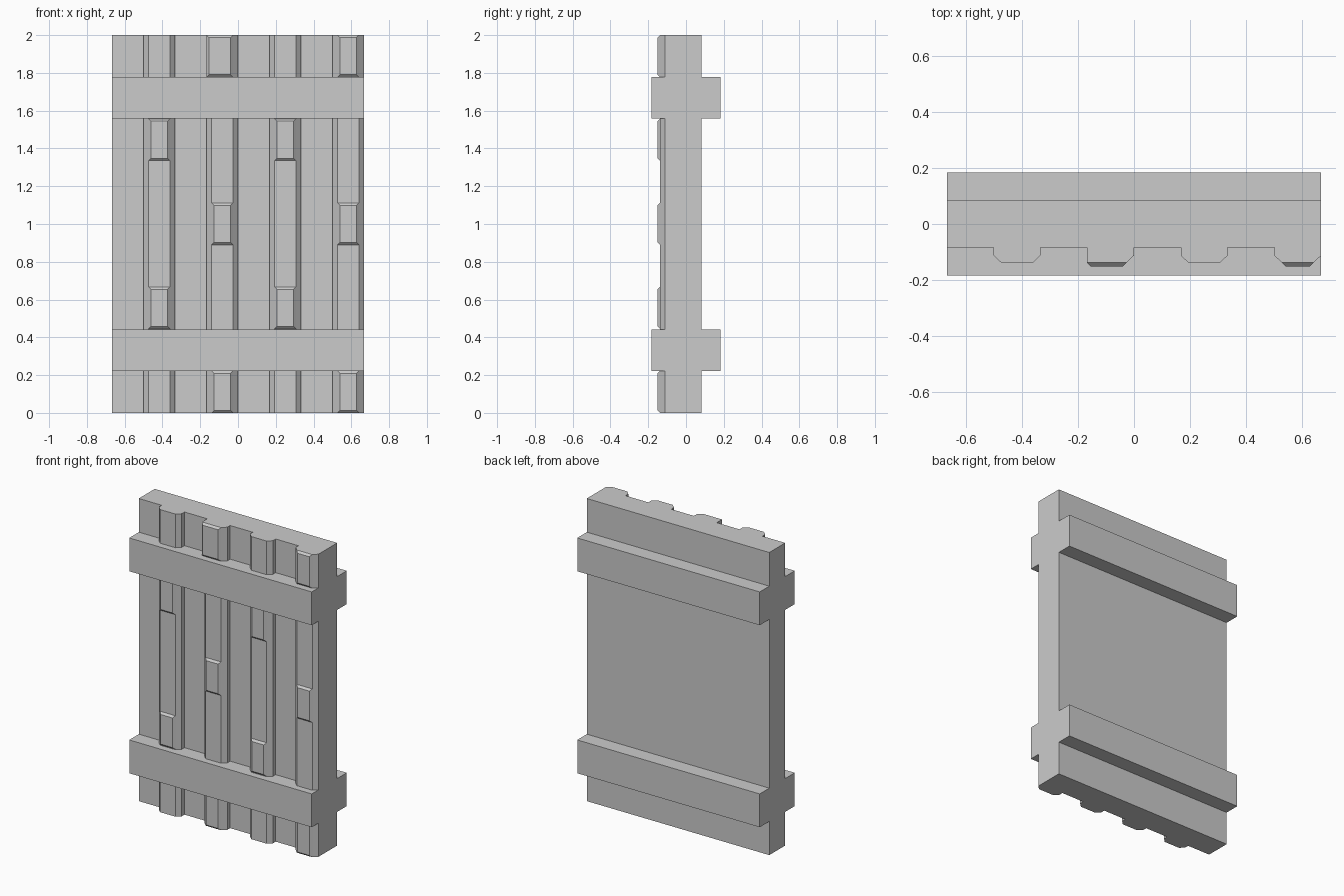
import bpy, bmesh

if "Cube" in bpy.data.objects:
    bpy.data.objects.remove(bpy.data.objects["Cube"])

W = 0.667        # half width
FACE = 0.083     # half thickness of the slab
RIB = 0.138      # depth of the ribs
PAD = 0.151      # depth of the raised patches
RAIL = 0.183     # half depth of the cross rails
RIBS = [-0.5, -0.1667, 0.1667, 0.5]   # left edge of every rib
PITCH = 0.167


def finish(name, bm):
    bmesh.ops.recalc_face_normals(bm, faces=bm.faces)
    me = bpy.data.meshes.new(name)
    bm.to_mesh(me)
    bm.free()
    ob = bpy.data.objects.new(name, me)
    bpy.context.collection.objects.link(ob)
    return ob


def prism(name, profile, z0, z1):
    """Extrude an (x, y) outline from z0 to z1."""
    bm = bmesh.new()
    f = bm.faces.new([bm.verts.new((x, y, z0)) for x, y in profile])
    new = bmesh.ops.extrude_face_region(bm, geom=[f])["geom"]
    verts = [v for v in new if isinstance(v, bmesh.types.BMVert)]
    bmesh.ops.translate(bm, verts=verts, vec=(0, 0, z1 - z0))
    return finish(name, bm)


def box(name, x0, x1, y0, y1, z0, z1):
    return prism(name, [(x0, y0), (x1, y0), (x1, y1), (x0, y1)], z0, z1)


def patch(name, x0, x1, z0, z1, c=0.013):
    """Raised patch with bevelled borders on the front of a rib."""
    bm = bmesh.new()
    rings = []
    for y, d in ((-RIB, 0), (-PAD, c)):
        rings.append([bm.verts.new((x, y, z)) for x, z in (
            (x0 + d, z0 + d), (x1 - d, z0 + d), (x1 - d, z1 - d), (x0 + d, z1 - d))])
    bm.faces.new(rings[1])
    for i in range(4):
        j = (i + 1) % 4
        bm.faces.new((rings[0][i], rings[0][j], rings[1][j], rings[1][i]))
    return finish(name, bm)


# plank slab with bevelled ribs, one continuous outline
outline = [(W, FACE), (-W, FACE), (-W, -FACE)]
for x in RIBS:
    outline += [(x, -FACE), (x, -0.112), (x + 0.027, -RIB),
                (x + 0.140, -RIB), (x + PITCH, -0.112)]
    if x + PITCH < W - 0.01:
        outline.append((x + PITCH, -FACE))
prism("ribbed_slab", outline, 0, 2)

# cross rails on both faces
for label, z in (("lower", 0.2225), ("upper", 1.5575)):
    box(label + "_front_rail", -W, W, -RAIL, -FACE, z, z + 0.22)
    box(label + "_back_rail", -W, W, FACE, RAIL, z, z + 0.22)

# raised patches, staggered between odd and even ribs
for i, x in enumerate(RIBS):
    spans = [(0.445, 0.667), (1.335, 1.557)] if i % 2 == 0 else \
            [(0, 0.222), (0.89, 1.112), (1.778, 2)]
    for k, (z0, z1) in enumerate(spans):
        left = x if (i == 1 and k == 2) else x + 0.027
        patch(f"raised_patch_{i}_{k}", left, x + 0.140, z0, z1)

# square shoulder under the wide top patch of the second rib
box("wide_patch_shoulder", RIBS[1], RIBS[1] + 0.027, -RIB, -FACE, 1.778, 2)
